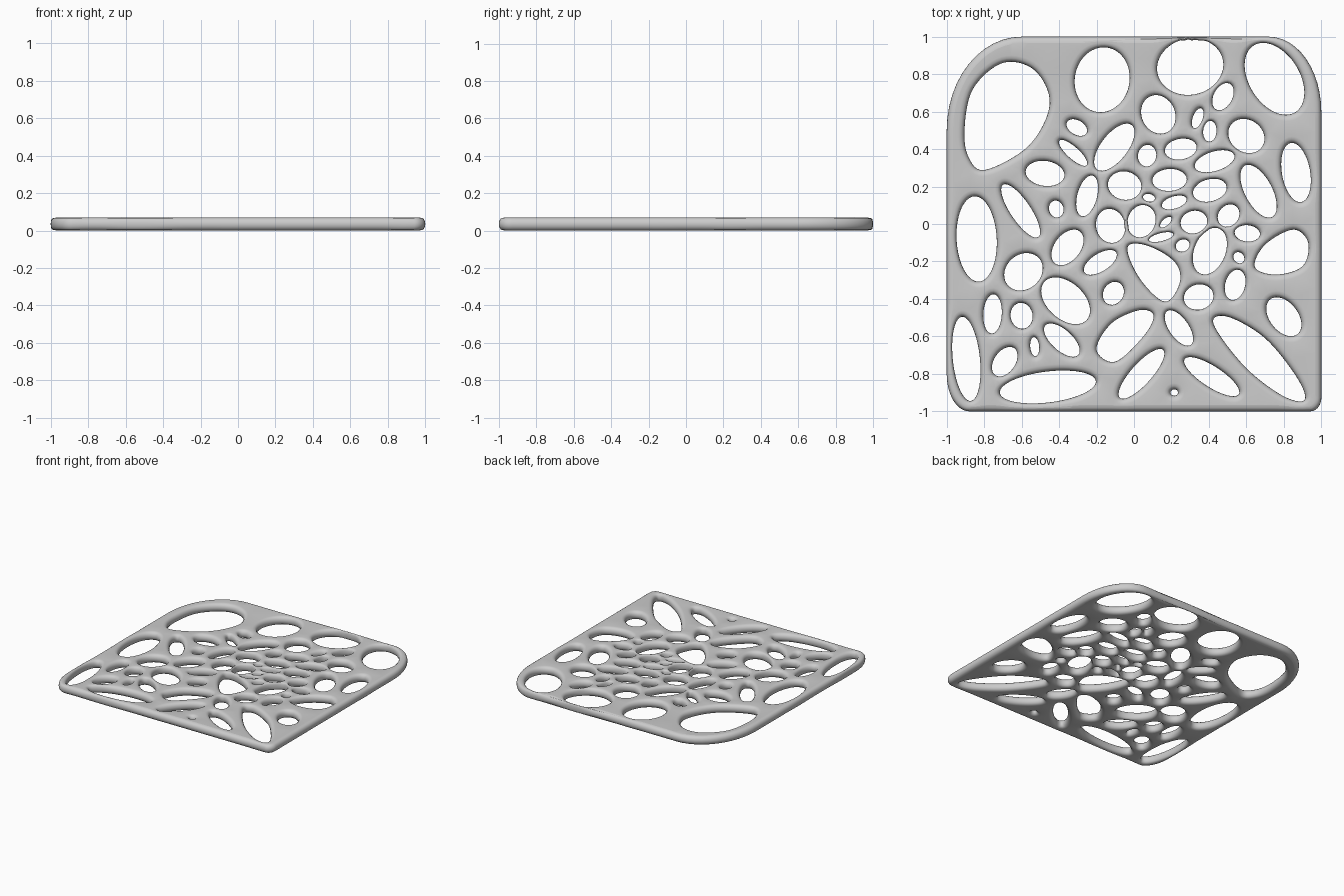
import bpy, bmesh
from math import sin, cos, pi, radians
from mathutils import Vector, kdtree
from mathutils.geometry import delaunay_2d_cdt

if "Cube" in bpy.data.objects:
    bpy.data.objects.remove(bpy.data.objects["Cube"])

HALF, BEVEL = 0.035, 0.034      # half thickness, edge rounding width

# Holes by width/length ratio: centre x, centre y, half length, angle
ROUND = [(-.17, .77, .174, 80), (.13, .585, .106, -65), (.6, .47, .102, -35), (.07, .365, .058, 80),
         (-.05, .205, .09, -12), (-.415, .08, .046, -75), (-.125, -.01, .092, -75), (.04, .015, .088, 70),
         (.32, .01, .072, 15), (.505, .045, .064, 50), (.26, -.115, .038, 25), (.56, -.18, .032, -50),
         (.345, -.39, .08, 15), (-.11, -.37, .064, 60), (-.59, -.255, .11, 40), (-.6, -.49, .07, -80),
         (.215, -.9, .02, 0), (.3, .84, .178, 12)]
OVAL = [(.75, .775, .21, -58), (.475, .68, .078, 62), (.405, .495, .056, 85),
        (.25, .4, .086, 10), (-.305, .515, .06, -30), (-.475, .27, .104, -8), (.19, .235, .092, 3),
        (.405, .18, .092, 15), (.08, .14, .032, -12), (.605, -.05, .068, -5), (.405, -.145, .13, 68),
        (.54, -.325, .083, 75), (.8, -.495, .118, -52), (-.355, -.125, .108, 52), (-.365, -.41, .152, -42),
        (-.69, -.735, .088, 55)]
LONG = [(.34, .565, .056, 70), (.865, .275, .16, -80), (.43, .335, .11, 17), (-.105, .41, .15, 52),
        (.665, .175, .155, -62), (-.25, .15, .112, 75), (.215, .115, .069, 17), (.17, .01, .038, 42),
        (.24, -.555, .11, -55), (-.18, -.205, .1, 32), (-.84, -.08, .228, -87), (-.755, -.48, .105, 87),
        (-.385, -.62, .118, -42), (-.53, -.655, .051, -85)]
SLIM = [(-.325, .38, .098, -42), (-.605, .07, .168, -56), (.145, -.07, .067, 14), (-.895, -.72, .226, -84),
        (-.46, -.87, .258, 7), (.04, -.8, .172, 48), (.415, -.815, .172, -33)]
# Irregular holes: a smooth loop through a few points
FREE = [[(-.905, .5), (-.86, .72), (-.7, .86), (-.53, .82), (-.45, .64), (-.56, .42), (-.79, .29), (-.88, .35)],
        [(.645, -.23), (.7, -.11), (.85, -.03), (.93, -.1), (.9, -.225), (.76, -.27)],
        [(-.035, -.125), (.07, -.115), (.215, -.2), (.245, -.31), (.165, -.415), (.03, -.29)],
        [(-.2, -.67), (-.12, -.53), (.03, -.46), (.105, -.49), (.05, -.6), (-.1, -.735)],
        [(.425, -.535), (.5, -.495), (.7, -.61), (.87, -.82), (.91, -.94), (.79, -.915), (.59, -.76)]]


def ellipse(x, y, a, ang, ratio):
    n = max(24, min(64, int(a * 320)))
    r = radians(ang)
    pts = []
    for i in range(n):
        u, v = a * cos(2 * pi * i / n), a * ratio * sin(2 * pi * i / n)
        pts.append(Vector((x + u * cos(r) - v * sin(r), y + u * sin(r) + v * cos(r))))
    return pts


def smooth_loop(ctrl, steps=8):
    p = [Vector(c) for c in ctrl]
    n, out = len(p), []
    if sum(p[i - 1].cross(p[i]) for i in range(n)) < 0:
        p.reverse()
    for i in range(n):
        a, b, c, d = p[i - 1], p[i], p[(i + 1) % n], p[(i + 2) % n]
        for s in range(steps):
            t = s / steps
            out.append(.5 * (2 * b + (c - a) * t + (2 * a - 5 * b + 4 * c - d) * t * t
                             + (3 * b - a - 3 * c + d) * t ** 3))
    return out


def outline():
    # A square whose four corners have different elliptical radii
    raw = []
    for sx, sy, rx, ry, start in ((1, 1, .28, .4, 0), (-1, 1, .4, .5, 90),
                                  (-1, -1, .12, .2, 180), (1, -1, .06, .07, 270)):
        for i in range(13):
            t = radians(start + 90 * i / 12)
            raw.append(Vector((sx * (1 - rx) + rx * cos(t), sy * (1 - ry) + ry * sin(t))))
    out = []
    for i, p in enumerate(raw):
        q = raw[(i + 1) % len(raw)]
        n = max(1, round((q - p).length / .035))
        out += [p.lerp(q, k / n) for k in range(n)]
    return out


def neighbour_gap(loops):
    # Distance from every loop point to the nearest point of another loop
    flat = [(li, p) for li, loop in enumerate(loops) for p in loop]
    kd = kdtree.KDTree(len(flat))
    for i, (li, p) in enumerate(flat):
        kd.insert((p.x, p.y, 0), i)
    kd.balance()
    gaps = []
    for li, loop in enumerate(loops):
        gaps.append([min([d for _, i, d in kd.find_range((p.x, p.y, 0), .09) if flat[i][0] != li],
                         default=.09) for p in loop])
    return gaps


loops = [outline()]
for group, ratio in ((ROUND, .84), (OVAL, .64), (LONG, .47), (SLIM, .32)):
    loops += [ellipse(*h, ratio) for h in group]
loops += [smooth_loop(c) for c in FREE]

# Keep a thin bridge between neighbouring holes
for _ in range(15):
    gaps = neighbour_gap(loops)
    for li in range(1, len(loops)):
        c = sum(loops[li], Vector((0, 0))) / len(loops[li])
        loops[li] = [c + (p - c) * .975 if g < .02 else p for p, g in zip(loops[li], gaps[li])]

# Rounded walls around the outline and every hole
bm = bmesh.new()
gaps = neighbour_gap(loops)
RINGS = 9
top, bottom, flat, edges, owner = [], [], [], [], []
for li, loop in enumerate(loops):
    n = len(loop)
    width = [min(BEVEL, .42 * g) for g in gaps[li]]
    width = [(width[i - 1] + 2 * width[i] + width[(i + 1) % n]) / 4 for i in range(n)]
    rings = []
    for k in range(RINGS):
        t = -pi / 2 + pi * k / (RINGS - 1)
        ring = []
        for i, p in enumerate(loop):
            tan = (loop[(i + 1) % n] - loop[i - 1]).normalized()
            side = Vector((tan.y, -tan.x)) * (-1 if li == 0 else 1)
            q = p + side * width[i] * (1 - abs(cos(t)) ** .85)
            h = HALF * (.8 + .2 * width[i] / BEVEL)
            ring.append(bm.verts.new((q.x, q.y, HALF + h * sin(t))))
        rings.append(ring)
    for a, b in zip(rings, rings[1:]):
        for i in range(n):
            j = (i + 1) % n
            bm.faces.new((a[i], a[j], b[j], b[i]))
    base = len(flat)
    flat += [v.co.xy for v in rings[-1]]
    edges += [(base + i, base + (i + 1) % n) for i in range(n)]
    owner += [li] * n
    bottom += rings[0]
    top += rings[-1]

# Top and bottom skins between the holes
_, _, faces, orig, _, _ = delaunay_2d_cdt(flat, edges, [], 0, 1e-6)
for f in faces:
    if any(not orig[v] for v in f):
        continue
    ids = [orig[v][0] for v in f]
    own = {owner[i] for i in ids}
    if len(set(ids)) < 3 or (len(own) == 1 and 0 not in own):
        continue
    for skin in (top, bottom):
        vs = [skin[i] for i in ids]
        if not bm.faces.get(vs):
            bm.faces.new(vs)
bmesh.ops.recalc_face_normals(bm, faces=bm.faces)

mesh = bpy.data.meshes.new("perforated_panel")
bm.to_mesh(mesh)
bm.free()
panel = bpy.data.objects.new("perforated_panel", mesh)
bpy.context.collection.objects.link(panel)
bpy.context.view_layer.objects.active = panel
panel.select_set(True)
bpy.ops.object.shade_smooth_by_angle(angle=radians(50))
